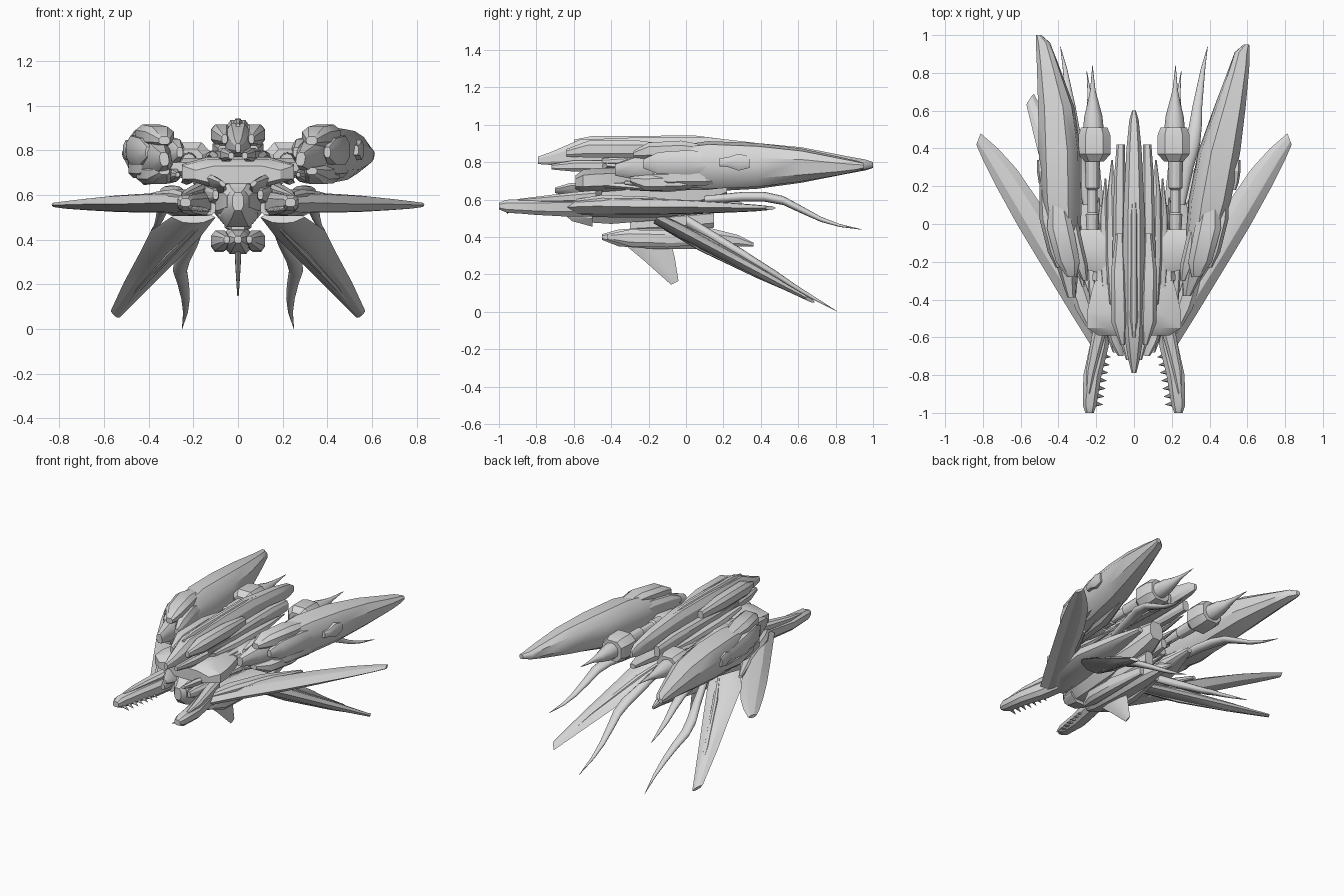
import bpy, bmesh, math
from mathutils import Vector as V

GREY = bpy.data.materials.new("hull_grey")
GREY.diffuse_color = (0.68, 0.68, 0.68, 1)

OCT = [(1, .5), (.55, 1), (-.55, 1), (-1, .5), (-1, -.5), (-.55, -1), (.55, -1), (1, -.5)]
LENS = [(1, 0), (.45, .9), (0, 1), (-.45, .9), (-1, 0), (-.45, -.9), (0, -1), (.45, -.9)]
ROUND = [(math.cos(a * math.pi / 6), math.sin(a * math.pi / 6)) for a in range(12)]


def loft(name, secs, prof=OCT, both=True, angle=30):
    """Skin a profile through (centre, u, v) sections; optionally mirrored in x."""
    bm = bmesh.new()
    for s in ((1, -1) if both else (1,)):
        rings = []
        for c, u, v in secs:
            ps = [V(c) + V(u) * a + V(v) * b for a, b in prof]
            rings.append([bm.verts.new((p.x * s, p.y, p.z)) for p in ps])
        n = len(prof)
        for r, q in zip(rings, rings[1:]):
            for i in range(n):
                bm.faces.new((r[i], r[(i + 1) % n], q[(i + 1) % n], q[i]))
        bm.faces.new(rings[0])
        bm.faces.new(rings[-1])
    bmesh.ops.recalc_face_normals(bm, faces=bm.faces)
    me = bpy.data.meshes.new(name)
    bm.to_mesh(me)
    bm.free()
    me.materials.append(GREY)
    ob = bpy.data.objects.new(name, me)
    bpy.context.collection.objects.link(ob)
    bpy.ops.object.select_all(action='DESELECT')
    ob.select_set(True)
    bpy.context.view_layer.objects.active = ob
    bpy.ops.object.shade_smooth_by_angle(angle=math.radians(angle))
    return ob


def hull(name, pts, prof=OCT, both=True, roll=0, angle=30):
    """Sections across y: (x, y, z, half width, half height)."""
    c, s = math.cos(roll), math.sin(roll)
    loft(name, [((x, y, z), (w * c, 0, w * s), (-h * s, 0, h * c)) for x, y, z, w, h in pts],
         prof, both, angle)


def blade(name, pairs, normal=(0, 0, 1), both=True):
    """Thin blade through pairs of edge points with half thickness."""
    n = V(normal).normalized()
    loft(name, [((V(a) + V(b)) / 2, (V(b) - V(a)) / 2, n * t) for a, b, t in pairs], LENS, both, 25)


# central spine: long hull with a ridge, cheek blocks and side rails
hull("spine", [(0, -.79, .81, .012, .02), (0, -.72, .82, .03, .035), (0, -.57, .845, .055, .075),
               (0, -.2, .86, .06, .075), (0, .1, .86, .055, .075), (0, .4, .84, .04, .06),
               (0, .55, .83, .025, .04), (0, .6, .82, .01, .02)], both=False)
hull("spine_ridge", [(0, -.6, .9, .008, .02), (0, -.5, .915, .02, .025), (0, .05, .92, .018, .022),
                     (0, .35, .89, .008, .015)], both=False)
hull("spine_cheek", [(.06, -.64, .85, .012, .02), (.075, -.52, .87, .045, .045), (.08, -.25, .87, .042, .045),
                     (.075, -.05, .86, .02, .03)])
hull("spine_rail", [(.07, -.45, .8, .02, .02), (.08, -.2, .81, .035, .035), (.075, .25, .8, .03, .045),
                    (.07, .42, .79, .022, .035)])
hull("nose_plate", [(.03, -.72, .775, .012, .014), (.05, -.6, .78, .03, .03), (.07, -.3, .78, .035, .03)])

# main body: slim core, flat shoulder block and side plates
hull("core_body", [(0, -.63, .57, .05, .05), (0, -.55, .58, .09, .1), (0, -.4, .6, .12, .13),
                   (0, -.15, .62, .12, .13), (0, .06, .64, .09, .1), (0, .22, .67, .05, .06)], both=False)
hull("shoulder_block", [(0, -.59, .69, .19, .04), (0, -.55, .7, .25, .06), (0, -.47, .705, .25, .065),
                        (0, -.34, .71, .22, .06), (0, -.26, .71, .19, .05)], both=False)
hull("shoulder_tail", [(.17, -.3, .7, .05, .05), (.17, -.1, .69, .04, .05), (.16, .1, .69, .02, .03)])
hull("hip", [(.14, -.55, .54, .04, .03), (.2, -.4, .55, .1, .045), (.24, -.15, .55, .1, .045),
             (.22, .1, .56, .06, .035), (.2, .3, .57, .02, .015)])
hull("chin_arm", [(.07, -.7, .65, .01, .015), (.09, -.62, .65, .018, .045), (.13, -.45, .64, .02, .06)], roll=-.8)
hull("face_plate", [(0, -.66, .57, .025, .04), (0, -.61, .56, .06, .075), (0, -.5, .54, .09, .085)], both=False)

# layered feather panels between the spine and engines
for i in range(4):
    x, z = .1 + .035 * i, .78 - .035 * i
    y1 = .34 - .1 * i
    blade(f"feather_{i}", [((x - .01, -.45, z), (x + .03, -.42, z), .015),
                           ((x - .015, -.15, z + .01), (x + .05, -.18, z - .02), .022),
                           ((x, y1 - .15, z), (x + .045, y1 - .2, z - .02), .018),
                           ((x + .012, y1, z - .01), (x + .02, y1, z - .01), .004)], (.4, 0, 1))

# crossbeam that carries the pods
loft("pod_crossbeam", [((-.36, -.12, .73), (0, .09, 0), (0, 0, .035)), ((-.15, -.15, .72), (0, .12, 0), (0, 0, .045)),
                       ((.15, -.15, .72), (0, .12, 0), (0, 0, .045)), ((.36, -.12, .73), (0, .09, 0), (0, 0, .035))],
     both=False)

# big upper pods: right one splays out further than the left one
PODS = {"right": [(.28, -.38, .76, .02, .03), (.31, -.27, .77, .05, .06), (.36, -.08, .78, .08, .1),
                  (.4, .12, .785, .105, .12), (.45, .38, .785, .105, .11), (.508, .62, .785, .078, .082),
                  (.555, .82, .78, .052, .045), (.573, .91, .78, .038, .026), (.595, .95, .78, .014, .015)],
        "left": [(-.33, -.39, .76, .02, .03), (-.345, -.27, .76, .045, .06), (-.37, -.08, .77, .08, .1),
                 (-.385, .12, .775, .1, .125), (-.392, .38, .78, .105, .115), (-.412, .62, .785, .09, .088),
                 (-.458, .85, .785, .054, .045), (-.482, .96, .785, .036, .026), (-.505, 1.0, .785, .014, .015)]}
for side, pts in PODS.items():
    s = 1 if side == "right" else -1
    hull(f"{side}_pod", pts, both=False, roll=s * -.15, angle=40)
    cx = .39 * s
    # armour collar, stacked blocks at the front of the pod
    for j, (dx, dz, w, h, y0, y1) in enumerate([(0, .085, .07, .05, -.2, .15), (.07, .02, .04, .065, -.15, .2),
                                                (-.07, .02, .04, .06, -.22, .1), (0, -.085, .065, .045, -.22, .15),
                                                (.05, -.06, .05, .045, -.1, .3)]):
        x = cx + s * dx
        hull(f"{side}_pod_armour_{j}", [(x - .06 * s, y0 - .08, .775 + dz * .8, w * .35, h * .35),
                                        (x - .04 * s, y0, .775 + dz, w * .9, h * .9),
                                        (x, (y0 + y1) / 2, .78 + dz, w, h),
                                        (x + .03 * s, y1 + .1, .78 + dz * .8, w * .3, h * .3)], both=False)
    # small side gun on the outer face of the pod
    gx = (.525 if s > 0 else .475) * s
    hull(f"{side}_pod_gun", [(gx, .18, .8, .015, .022), (gx + .01 * s, .22, .8, .02, .025),
                             (gx + .015 * s, .28, .8, .024, .045), (gx + .02 * s, .34, .8, .018, .03)], both=False)
    # long lower spear under the front of the pod
    hull(f"{side}_pod_spear", [(.27 * s, -.33, .69, .008, .01), (.29 * s, -.2, .69, .03, .03),
                               (.33 * s, .1, .68, .04, .03), (.4 * s, .4, .7, .015, .015)], both=False)

# engines: pipes, housings and tapered spikes
hull("engine_pipe", [(.22, -.03, .75, .032, .035), (.22, .05, .75, .036, .04), (.22, .06, .75, .026, .03),
                     (.22, .18, .75, .026, .03), (.22, .19, .75, .036, .04), (.22, .36, .75, .04, .042)], ROUND)
hull("engine_housing", [(.21, .33, .755, .05, .05), (.21, .37, .755, .085, .08), (.21, .47, .755, .085, .08),
                        (.21, .51, .755, .07, .068)], OCT)
hull("engine_spike", [(.215, .5, .755, .055, .055), (.215, .57, .755, .048, .048), (.216, .64, .755, .03, .03),
                      (.218, .71, .76, .014, .014), (.22, .84, .765, .001, .001)], ROUND, angle=50)

# horizontal blade wings
blade("side_wing", [((.23, -.64, .56), (.17, -.45, .56), .04), ((.33, -.48, .565), (.22, -.33, .565), .045),
                    ((.5, -.2, .56), (.37, -.11, .565), .042), ((.62, 0, .56), (.49, .1, .56), .036),
                    ((.73, .2, .557), (.62, .29, .557), .026), ((.8, .34, .555), (.72, .4, .555), .018),
                    ((.835, .42, .555), (.812, .48, .555), .01)])
hull("wing_root_armour", [(.2, -.6, .58, .02, .02), (.26, -.45, .59, .05, .035), (.34, -.2, .585, .045, .03),
                          (.45, .05, .575, .012, .01)])

# drooping lower wings
def low(x, z):
    return (x, (.5 - z) / .53 - .16, z)

blade("lower_wing", [(low(.1, .5), low(.3, .5), .03), (low(.17, .41), low(.39, .44), .035),
                     (low(.28, .3), low(.44, .34), .032), (low(.4, .18), low(.51, .21), .024),
                     (low(.53, .05), low(.57, .08), .01)], (0, .47, .88))
blade("lower_wing_rib", [(low(.17, .47), low(.21, .47), .035), (low(.27, .36), low(.33, .37), .045),
                         (low(.42, .2), low(.46, .21), .03), (low(.5, .1), low(.52, .1), .012)], (0, .47, .88))

# curved tails: upper and lower pair
def tail(name, pts):
    hull(name, pts, ROUND, angle=60)

tail("upper_tail", [(.25, .1, .6, .02, .02), (.28, .3, .615, .036, .026), (.31, .42, .615, .04, .026),
                    (.325, .52, .595, .034, .024), (.335, .62, .545, .026, .02), (.35, .72, .495, .019, .014),
                    (.365, .82, .462, .012, .008), (.39, .94, .44, .001, .001)])
tail("lower_tail", [(.16, .0, .49, .02, .03), (.21, .18, .38, .03, .03), (.25, .3, .31, .036, .026),
                    (.26, .38, .26, .032, .024), (.245, .48, .2, .026, .02), (.235, .58, .135, .019, .015),
                    (.235, .68, .075, .011, .01), (.25, .81, .001, .001, .001)])

# toothed front jaws
hull("jaw", [(.235, -1.0, .565, .022, .018), (.235, -.96, .565, .036, .034), (.22, -.8, .56, .048, .042),
             (.185, -.65, .56, .05, .05), (.16, -.5, .56, .045, .05)])
hull("jaw_back_plate", [(.245, -.9, .595, .01, .008), (.23, -.78, .6, .025, .018), (.19, -.6, .61, .035, .03),
                        (.17, -.48, .62, .03, .03)])
hull("jaw_hinge", [(.1, -.68, .6, .012, .02), (.11, -.62, .6, .025, .03), (.13, -.5, .6, .03, .04)])
for i in range(7):
    y = -.95 + i * .042
    x = .195 - i * .007
    loft(f"tooth_{i}", [((x + .015, y, .545), (0, .018, 0), (0, 0, .014)),
                        ((x - .03, y - .006, .525), (0, .001, 0), (0, 0, .001))], LENS)

# lower belly pod with keel fin
hull("belly_pod", [(0, -.45, .4, .015, .015), (0, -.36, .395, .05, .045), (0, -.15, .395, .065, .06),
                   (0, .1, .395, .055, .06), (0, .28, .38, .025, .03), (0, .36, .36, .008, .01)], both=False)
hull("belly_cheek", [(.05, -.42, .4, .012, .015), (.08, -.3, .395, .04, .045), (.085, -.1, .39, .035, .045),
                     (.06, .15, .39, .015, .025)])
hull("belly_pylon", [(0, -.3, .47, .03, .05), (0, -.1, .48, .06, .05), (0, .15, .5, .03, .05)], both=False)
blade("keel_fin", [((0, -.34, .37), (0, -.08, .37), .016), ((0, -.22, .27), (0, -.06, .29), .012),
                   ((0, -.08, .145), (0, -.04, .165), .004)], (1, 0, 0), both=False)
